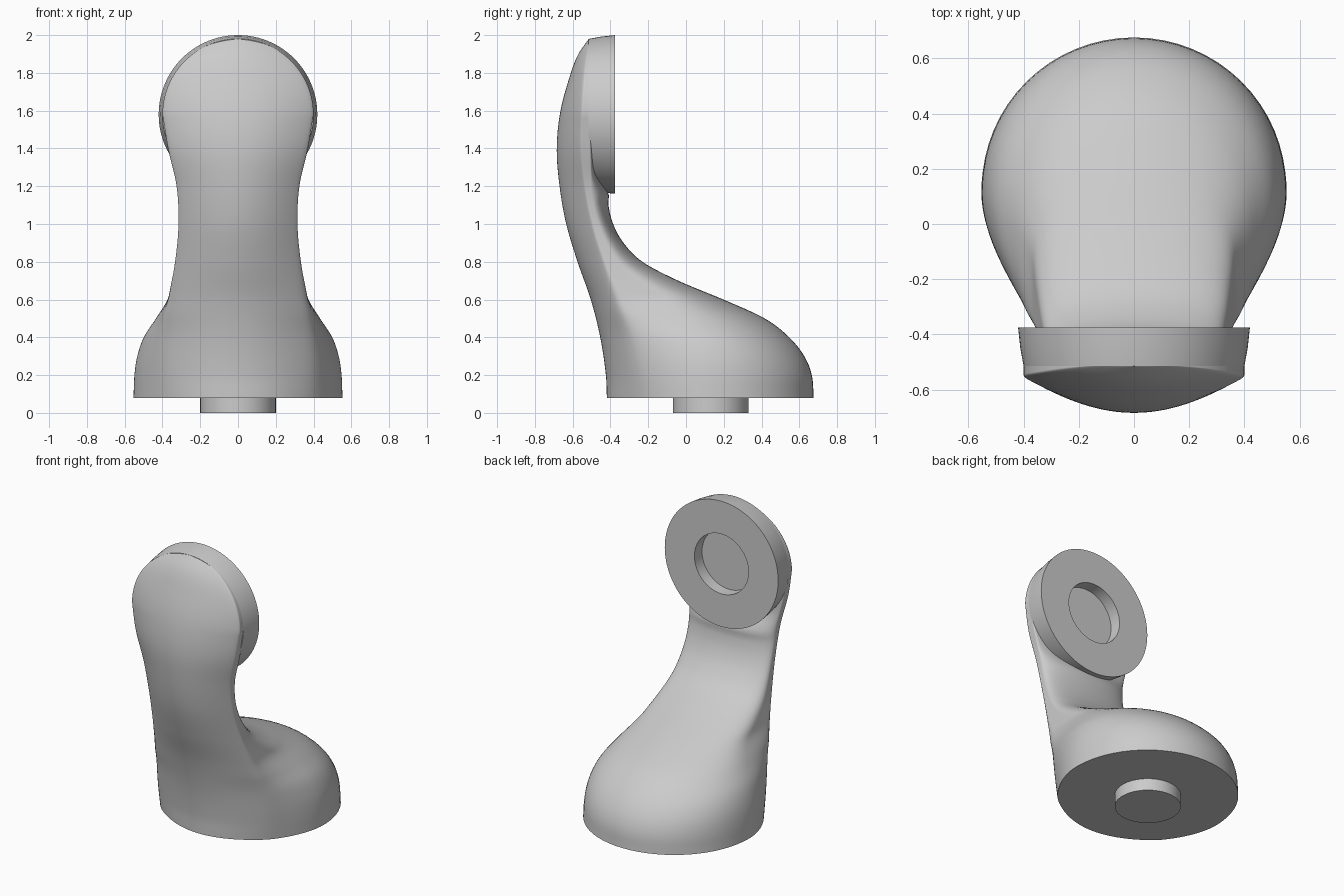
import bpy
import bmesh
import math

cube = bpy.data.objects.get("Cube")
if cube:
    bpy.data.objects.remove(cube, do_unlink=True)

grey = bpy.data.materials.new("plain grey")
grey.use_nodes = True
grey.diffuse_color = (0.6, 0.6, 0.6, 1)
grey.node_tree.nodes["Principled BSDF"].inputs["Base Color"].default_value = (0.6, 0.6, 0.6, 1)

BASE_Z, BASE_Y = 0.08, 0.13
HEAD_Z, FACE_Y = 1.58, -0.375
RIM = 0.4          # radius of the head's front edge
SEGMENTS = 96


def curve(keys, z):
    """Smooth interpolation through (z, value) keys."""
    z = min(max(z, keys[0][0]), keys[-1][0])
    i = next(k for k in range(len(keys) - 1) if z <= keys[k + 1][0])

    def slope(k):
        a, b = keys[max(k - 1, 0)], keys[min(k + 1, len(keys) - 1)]
        return (b[1] - a[1]) / (b[0] - a[0])

    (z0, v0), (z1, v1) = keys[i], keys[i + 1]
    h = z1 - z0
    t = (z - z0) / h
    s = 1 - t
    return (v0 * (1 + 2 * t) * s * s + v1 * (3 - 2 * t) * t * t
            + h * t * s * (slope(i) * s - slope(i + 1) * t))


def add_object(name, bm, angle):
    bmesh.ops.remove_doubles(bm, verts=bm.verts, dist=0.00001)
    bmesh.ops.recalc_face_normals(bm, faces=bm.faces)
    mesh = bpy.data.meshes.new(name)
    bm.to_mesh(mesh)
    bm.free()
    mesh.materials.append(grey)
    obj = bpy.data.objects.new(name, mesh)
    bpy.context.collection.objects.link(obj)
    bpy.ops.object.select_all(action="DESELECT")
    obj.select_set(True)
    bpy.context.view_layer.objects.active = obj
    bpy.ops.object.shade_smooth_by_angle(angle=math.radians(angle))
    return obj


def bridge(bm, rings):
    for low, high in zip(rings, rings[1:]):
        for i in range(len(low)):
            j = (i + 1) % len(low)
            bm.faces.new((low[i], low[j], high[j], high[i]))


def lathe(name, profile, place):
    """Turn (radius, offset) points around an axis; place maps them to space."""
    bm = bmesh.new()
    rings = []
    for radius, offset in profile:
        ring = []
        for i in range(SEGMENTS):
            a = math.tau * i / SEGMENTS
            ring.append(bm.verts.new(place(radius * math.cos(a), radius * math.sin(a), offset)))
        rings.append(ring)
    bridge(bm, rings)
    bm.faces.new(rings[0])
    bm.faces.new(rings[-1])
    return add_object(name, bm, 30)


# Body outline by height: front centre, edge of the front panel, side bulge, back centre
front_y = [(0.08, -0.42), (0.2, -0.425), (0.4, -0.455), (0.6, -0.505), (0.8, -0.575), (1.0, -0.635),
           (1.2, -0.67), (1.4, -0.685), (1.6, -0.665), (1.8, -0.61), (1.9, -0.57), (1.98, -0.515)]
edge_x = [(0.08, 0.4), (0.3, 0.405), (0.5, 0.39), (0.6, 0.37), (0.8, 0.333),
          (1.0, 0.315), (1.2, 0.325), (1.4, 0.37), (1.58, RIM)]
edge_y = [(0.08, -0.25), (0.4, -0.3), (0.6, -0.37), (0.8, -0.44), (1.0, -0.5), (1.2, -0.54),
          (1.4, -0.56), (1.6, -0.555), (1.8, -0.54), (1.98, -0.51)]
bulge_x = [(0.08, 0.555), (0.2, 0.55), (0.3, 0.535), (0.4, 0.5), (0.5, 0.435), (0.6, 0.373), (0.7, 0.345)]
bulge_y = [(0.08, 0.13), (0.3, 0.12), (0.4, 0.09), (0.5, 0.02), (0.6, -0.1), (0.7, -0.25),
           (0.8, -0.36), (1.0, -0.46), (1.2, -0.5), (1.98, -0.5)]
back_y = [(0.08, 0.68), (0.2, 0.67), (0.3, 0.63), (0.4, 0.55), (0.5, 0.42), (0.6, 0.2), (0.7, -0.04),
          (0.8, -0.23), (0.9, -0.33), (1.0, -0.385), (1.1, -0.41), (1.16, -0.41), (1.3, -0.48), (1.98, -0.49)]


def section(z):
    """Closed outline of the body at height z."""
    f, ey, by, back = (curve(k, z) for k in (front_y, edge_y, bulge_y, back_y))
    if z > HEAD_Z:
        ex = math.sqrt(max(RIM ** 2 - (z - HEAD_Z) ** 2, 0))
    else:
        ex = curve(edge_x, z)
    bx = max(ex, curve(bulge_x, z)) if z < 0.7 else ex
    n = 16
    half = [(ex * i / n, f + (ey - f) * (i / n) ** 2) for i in range(n)]
    for i in range(n):
        u = i / n
        half.append((bx - (bx - ex) * (1 - u) ** 2, ey + (by - ey) * u))
    for i in range(n + 1):
        a = math.pi / 2 * i / n
        half.append((bx * math.cos(a), by + (back - by) * math.sin(a)))
    ring = half + [(-x, y) for x, y in reversed(half[1:-1])]
    # Soften the panel edge
    for _ in range(3):
        ring = [tuple((ring[i - 1][k] + 2 * ring[i][k] + ring[(i + 1) % len(ring)][k]) / 4 for k in (0, 1))
                for i in range(len(ring))]
    return ring


# Body: foot, neck and front of the head in one loft
steps = 70
heights = [BASE_Z + (HEAD_Z - BASE_Z) * i / steps for i in range(steps)]
heights += [HEAD_Z + RIM * math.sin(math.pi / 2 * i / 24) for i in range(25)]
bm = bmesh.new()
loops = [[bm.verts.new((x, y, z)) for x, y in section(z)] for z in heights]
bridge(bm, loops)
bm.faces.new(loops[0])
bm.faces.new(loops[-1])
add_object("body", bm, 50)

# Head disc with a round socket in its back face
lathe("head_disc",
      [(0.2, FACE_Y - 0.08), (0.2, FACE_Y), (0.42, FACE_Y), (0.412, -0.45), (RIM, -0.515)],
      lambda a, b, d: (a, d, HEAD_Z + b))

# Round peg under the foot
lathe("base_peg", [(0.2, 0), (0.2, BASE_Z + 0.02)],
      lambda a, b, d: (a, BASE_Y + b, d))
